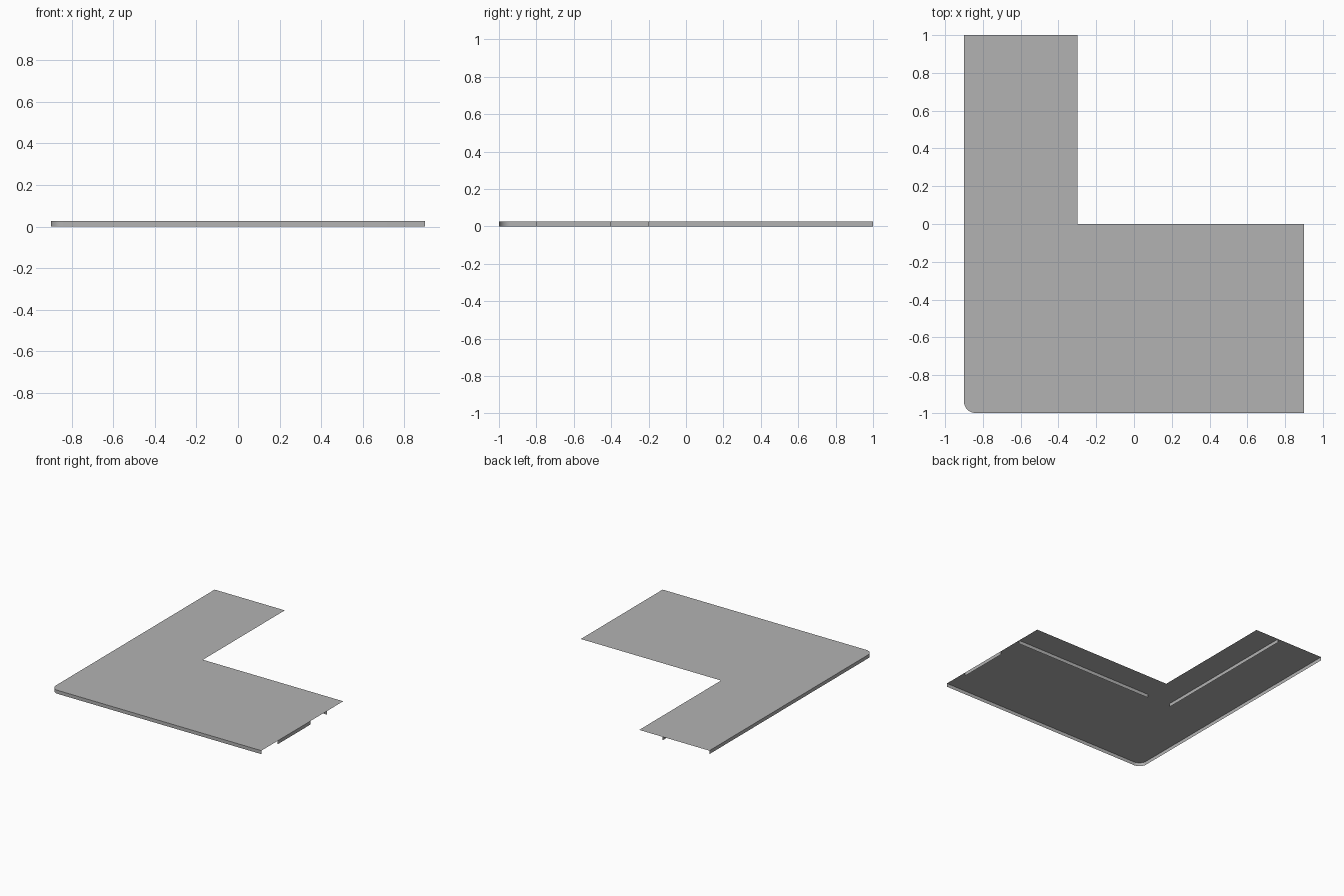
import bpy
import math

if "Cube" in bpy.data.objects:
    bpy.data.objects.remove(bpy.data.objects["Cube"])

HEIGHT = 0.027
X, Y = 0.9, 1.0
RADIUS = 0.06

steel = bpy.data.materials.new("grey sheet metal")
steel.use_nodes = True
COLOUR = (0.45, 0.45, 0.45, 1)
steel.diffuse_color = COLOUR
steel.node_tree.nodes["Principled BSDF"].inputs["Base Color"].default_value = COLOUR


def make_sheet(name, verts, faces):
    mesh = bpy.data.meshes.new(name)
    mesh.from_pydata(verts, [], faces)
    mesh.materials.append(steel)
    obj = bpy.data.objects.new(name, mesh)
    bpy.context.collection.objects.link(obj)
    return obj


def upright_strip(name, path):
    """Thin folded strip hanging from the panel along a plan path."""
    n = len(path)
    verts = [(x, y, z) for z in (0, HEIGHT) for x, y in path]
    faces = [(i, i + 1, n + i + 1, n + i) for i in range(n - 1)]
    return make_sheet(name, verts, faces)


# Rounded front corner, shared by the panel and its folded edge
corner = []
for i in range(13):
    a = math.pi + math.pi / 2 * i / 12
    corner.append((-X + RADIUS + RADIUS * math.cos(a),
                   -Y + RADIUS + RADIUS * math.sin(a)))

# L-shaped top panel
outline = corner + [(X, -Y), (X, 0), (-0.3, 0), (-0.3, Y), (-X, Y)]
make_sheet("top_panel", [(x, y, HEIGHT) for x, y in outline],
           [tuple(range(len(outline)))])

# Continuous folded edge along the right side, corner and front
edge = upright_strip("folded_edge", [(-X, Y)] + corner + [(X, -Y)])
bpy.ops.object.select_all(action="DESELECT")
edge.select_set(True)
bpy.context.view_layer.objects.active = edge
bpy.ops.object.shade_smooth_by_angle(angle=math.radians(30))

# Short end tab and the two stiffening ribs underneath
upright_strip("end_tab", [(X, -0.8), (X, -0.4)])
upright_strip("long_rib", [(X, -0.2), (-0.3, -0.2)])
upright_strip("side_rib", [(-0.5, -0.2), (-0.5, Y)])
